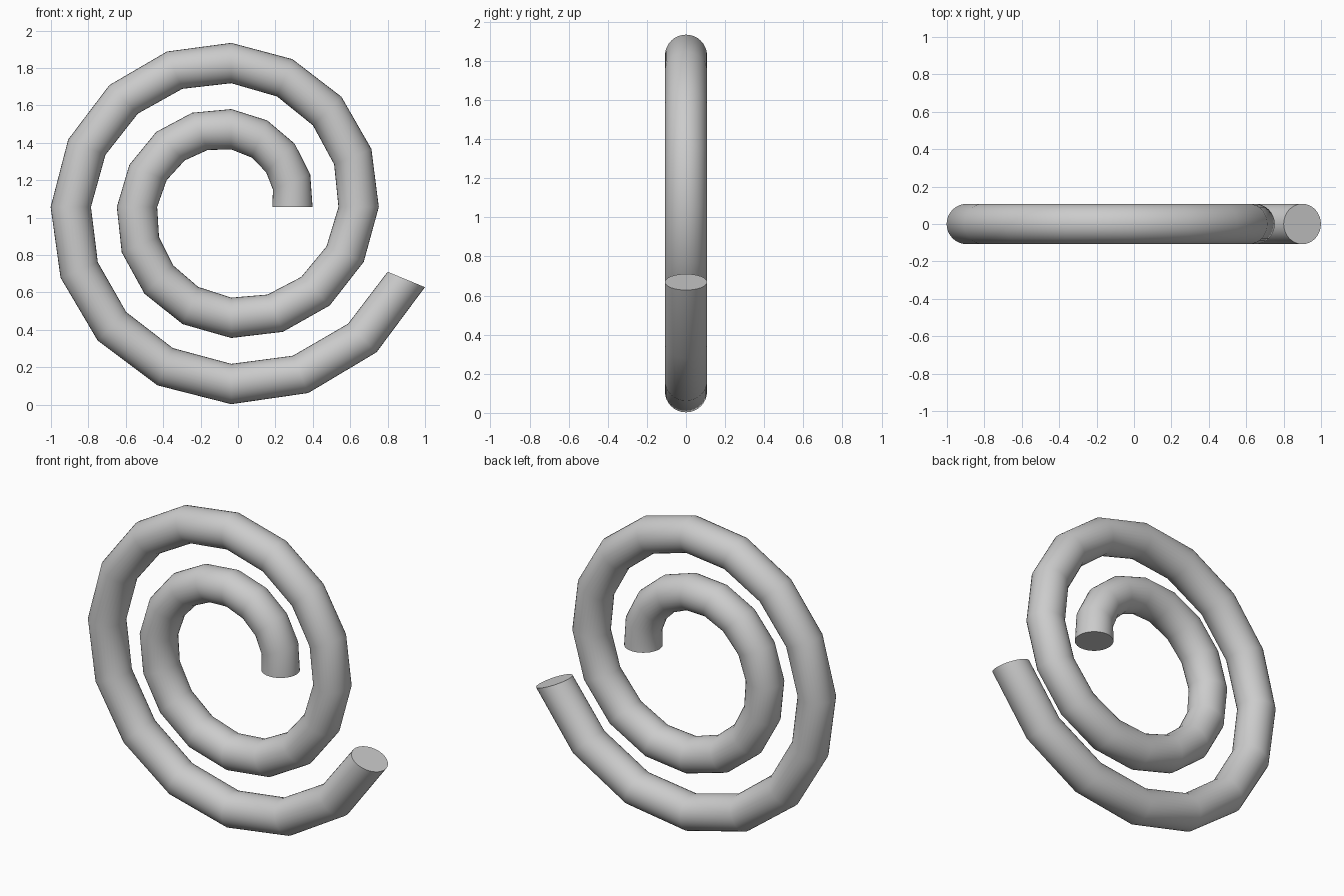
import bpy
import bmesh
from math import cos, sin, pi, radians

cube = bpy.data.objects.get("Cube")
if cube:
    bpy.data.objects.remove(cube, do_unlink=True)

CENTRE_X, CENTRE_Z = -0.036, 1.057
START_RADIUS, GROWTH = 0.327, 0.0885 / 4   # growth per step
TUBE, SIDES, STEPS = 0.1078, 32, 31
STEP = pi / 8

# Plain grey material
grey = bpy.data.materials.new("light grey")
grey.use_nodes = True
colour = (0.6, 0.6, 0.6, 1)
grey.diffuse_color = colour
grey.node_tree.nodes["Principled BSDF"].inputs["Base Color"].default_value = colour


def ring(bm, step):
    """Round section lying in the radial plane of one spiral step."""
    angle = step * STEP
    verts = []
    for i in range(SIDES):
        a = 2 * pi * i / SIDES
        r = START_RADIUS + GROWTH * step + TUBE * cos(a)
        verts.append(bm.verts.new((CENTRE_X + r * cos(angle), TUBE * sin(a),
                                   CENTRE_Z + r * sin(angle))))
    return verts


# Spiral tube: sections bridged in order, with flat end caps
bm = bmesh.new()
rings = [ring(bm, s) for s in range(STEPS + 1)]
for a, b in zip(rings, rings[1:]):
    for i in range(SIDES):
        j = (i + 1) % SIDES
        bm.faces.new((a[i], a[j], b[j], b[i]))
bm.faces.new(rings[0])
bm.faces.new(rings[-1])
bmesh.ops.recalc_face_normals(bm, faces=bm.faces)

mesh = bpy.data.meshes.new("spiral_tube")
bm.to_mesh(mesh)
bm.free()
mesh.materials.append(grey)
tube = bpy.data.objects.new("spiral_tube", mesh)
bpy.context.collection.objects.link(tube)

# Smooth along the tube, sharp around the caps
bpy.ops.object.select_all(action="DESELECT")
tube.select_set(True)
bpy.context.view_layer.objects.active = tube
bpy.ops.object.shade_smooth_by_angle(angle=radians(40))
